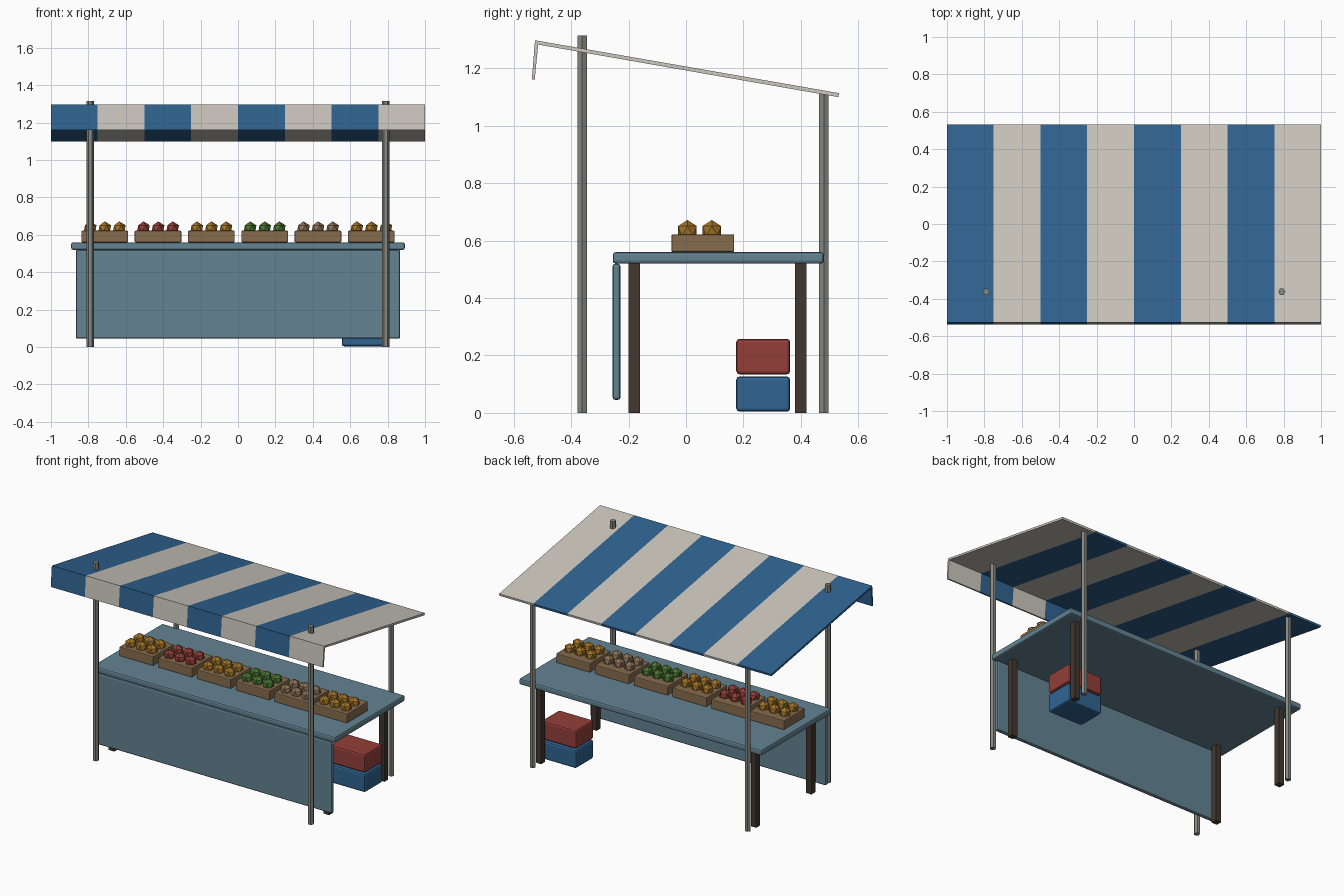
import bpy, bmesh, math

if "Cube" in bpy.data.objects:
    bpy.data.objects.remove(bpy.data.objects["Cube"])


def material(name, r, g, b):
    """Flat colour given as 0-255 display values."""
    m = bpy.data.materials.new(name)
    lin = [((c / 255 + 0.055) / 1.055) ** 2.4 for c in (r, g, b)]
    m.diffuse_color = (*lin, 1)
    m.use_nodes = True
    m.node_tree.nodes["Principled BSDF"].inputs["Base Color"].default_value = m.diffuse_color
    return m


BLUE = material("stripe_blue", 48, 100, 146)
CREAM = material("cream_cloth", 204, 199, 190)
TEAL = material("table_blue_grey", 99, 131, 146)
DARK = material("dark_wood", 66, 55, 46)
GREY = material("pole_grey", 136, 136, 130)
CRATE = material("crate_brown", 134, 108, 77)
ORANGE = material("fruit_orange", 162, 115, 38)
RED = material("red", 148, 62, 56)
GREEN = material("fruit_green", 72, 118, 48)
TAN = material("fruit_tan", 142, 116, 90)


def finish(name, bm, *mats):
    bmesh.ops.recalc_face_normals(bm, faces=bm.faces)
    mesh = bpy.data.meshes.new(name)
    bm.to_mesh(mesh)
    bm.free()
    for m in mats:
        mesh.materials.append(m)
    ob = bpy.data.objects.new(name, mesh)
    bpy.context.collection.objects.link(ob)
    return ob


def box(name, x, y, z, mat, bevel=0):
    """Box from (min, max) ranges, with optional chamfered edges."""
    bm = bmesh.new()
    bmesh.ops.create_cube(bm, size=1)
    for v in bm.verts:
        for i, (lo, hi) in enumerate((x, y, z)):
            v.co[i] = lo if v.co[i] < 0 else hi
    ob = finish(name, bm, mat)
    if bevel:
        mod = ob.modifiers.new("chamfer", "BEVEL")
        mod.width = bevel
        mod.segments = 2
    return ob


def pole(name, x, y, top, radius=0.019):
    """Hexagonal upright with a flat side to the front."""
    bm = bmesh.new()
    ring = [bm.verts.new((x + radius * math.cos(k * math.pi / 3),
                          y + radius * math.sin(k * math.pi / 3), 0)) for k in range(6)]
    face = bm.faces.new(ring)
    ext = bmesh.ops.extrude_face_region(bm, geom=[face])
    for v in ext["geom"]:
        if isinstance(v, bmesh.types.BMVert):
            v.co.z = top
    finish(name, bm, GREY)


# Table top and front panel
box("table_top", (-0.892, 0.892), (-0.255, 0.48), (0.52, 0.56), TEAL, 0.01)
box("front_panel", (-0.867, 0.867), (-0.256, -0.228), (0.045, 0.52), TEAL, 0.01)

# Legs and poles on both sides
for side, s in (("left", -1), ("right", 1)):
    lx = (s * 0.79 - 0.02, s * 0.79 + 0.02)
    box("front_leg_" + side, lx, (-0.2, -0.16), (0, 0.52), DARK)
    box("back_leg_" + side, lx, (0.38, 0.42), (0, 0.52), DARK)
    pole("front_pole_" + side, s * 0.79, -0.362, 1.315)
    pole("back_pole_" + side, s * 0.79, 0.48, 1.112)

# Striped awning with a hanging valance, swept along x
profile = [(-0.537, 1.161), (-0.526, 1.298), (0.533, 1.114),
           (0.531, 1.1), (-0.515, 1.283), (-0.527, 1.161)]
bm = bmesh.new()
rows = [[bm.verts.new((-1 + 0.25 * i, y, z)) for y, z in profile] for i in range(9)]
for i in range(8):
    for k in range(6):
        n = (k + 1) % 6
        f = bm.faces.new((rows[i][k], rows[i][n], rows[i + 1][n], rows[i + 1][k]))
        f.material_index = i % 2
for row, idx in ((rows[0], 0), (rows[8], 1)):
    for ids in ((0, 1, 4, 5), (1, 2, 3, 4)):
        bm.faces.new([row[k] for k in ids]).material_index = idx
finish("awning", bm, BLUE, CREAM)

# Crates, each with two rows of three fruits
for i, fruit in enumerate((ORANGE, RED, ORANGE, GREEN, TAN, ORANGE)):
    cx = (i - 2.5) * 0.285
    box(f"crate_{i + 1}", (cx - 0.125, cx + 0.125), (-0.051, 0.168), (0.56, 0.622), CRATE, 0.005)
    bm = bmesh.new()
    for dx in (-0.078, 0, 0.078):
        for y in (0.005, 0.09):
            made = bmesh.ops.create_icosphere(bm, subdivisions=1, radius=0.038)
            bmesh.ops.translate(bm, verts=made["verts"], vec=(cx + dx, y, 0.634))
    finish(f"fruit_{i + 1}", bm, fruit)

# Stacked storage bins under the table
box("lower_bin", (0.555, 0.81), (0.175, 0.363), (0.004, 0.127), BLUE, 0.012)
box("upper_bin", (0.555, 0.81), (0.175, 0.363), (0.134, 0.258), RED, 0.012)
